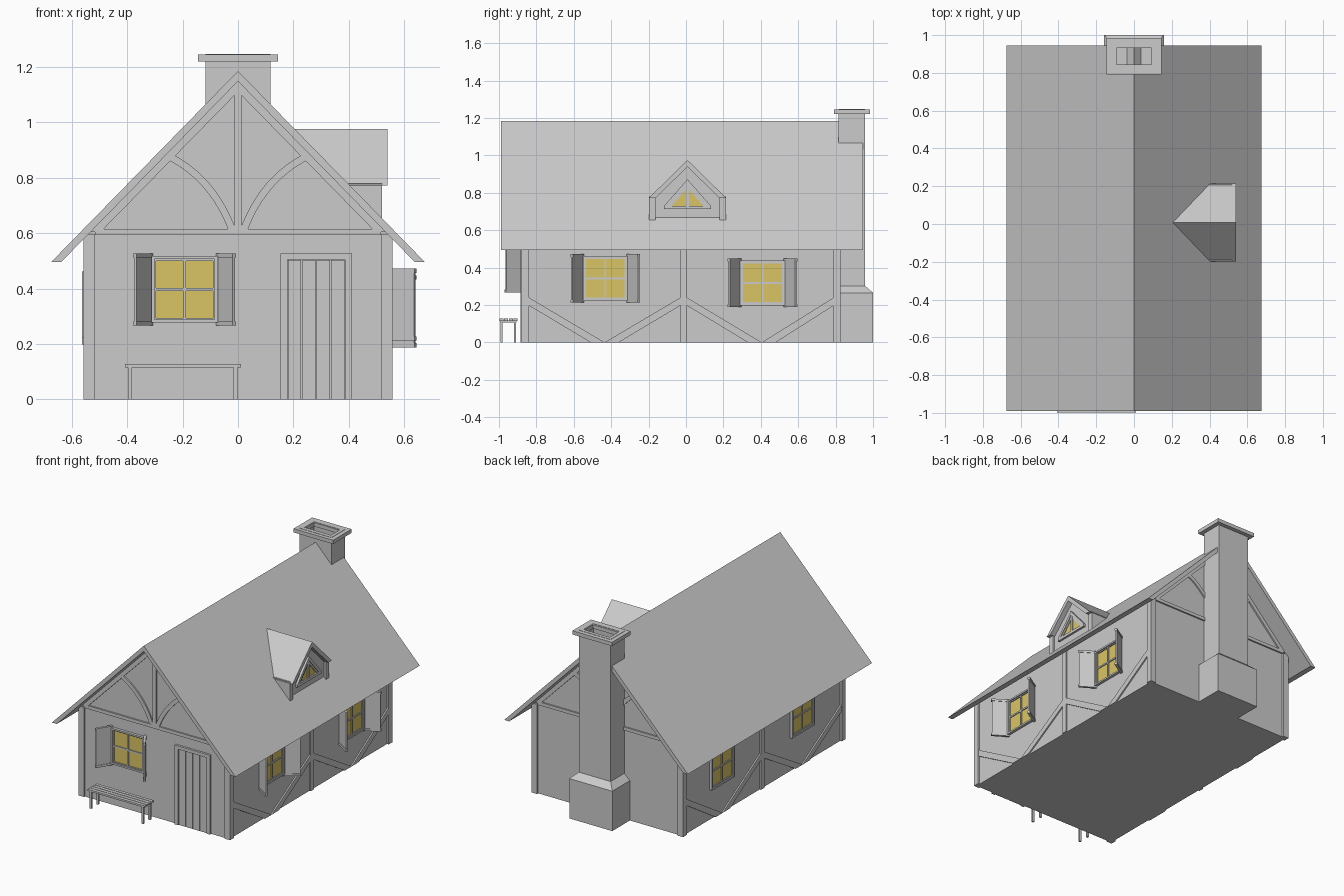
import bpy, bmesh, math
from mathutils import Matrix, Vector

cube = bpy.data.objects.get("Cube")
if cube:
    bpy.data.objects.remove(cube, do_unlink=True)


def material(name, rgb):
    m = bpy.data.materials.new(name)
    m.use_nodes = True
    m.diffuse_color = (*rgb, 1)
    m.node_tree.nodes["Principled BSDF"].inputs["Base Color"].default_value = (*rgb, 1)
    return m


GREY = material("plain_grey", (0.6, 0.6, 0.6))
YELLOW = material("window_yellow", (0.70, 0.56, 0.125))


def T(x, y, z):
    return Matrix.Translation((x, y, z))


def R(degrees):
    return Matrix.Rotation(math.radians(degrees), 4, 'Z')


def finish(name, bm, M, mat):
    bmesh.ops.recalc_face_normals(bm, faces=bm.faces)
    mesh = bpy.data.meshes.new(name)
    bm.to_mesh(mesh)
    bm.free()
    mesh.materials.append(mat)
    ob = bpy.data.objects.new(name, mesh)
    ob.matrix_world = M
    bpy.context.scene.collection.objects.link(ob)
    return ob


def prism(name, pts, y0, y1, M=Matrix(), mat=GREY):
    """Extrude an x-z outline from y0 to y1."""
    bm = bmesh.new()
    face = bm.faces.new([bm.verts.new((x, y0, z)) for x, z in pts])
    out = bmesh.ops.extrude_face_region(bm, geom=[face])
    verts = [v for v in out["geom"] if isinstance(v, bmesh.types.BMVert)]
    bmesh.ops.translate(bm, verts=verts, vec=(0, y1 - y0, 0))
    return finish(name, bm, M, mat)


def box(name, x0, x1, y0, y1, z0, z1, M=Matrix(), mat=GREY):
    return prism(name, [(x0, z0), (x1, z0), (x1, z1), (x0, z1)], y0, y1, M, mat)


def chevron(name, half, low, apex, thick, y0, y1, M=Matrix()):
    """Inverted V with level feet."""
    inner = half * (1 - thick / (apex - low))
    return prism(name, [(-half, low), (0, apex), (half, low),
                        (inner, low), (0, apex - thick), (-inner, low)], y0, y1, M)


def frame(name, x0, x1, z0, z1, w, y0, y1, M):
    """Rectangular border."""
    box(name + "_left", x0, x0 + w, y0, y1, z0, z1, M)
    box(name + "_right", x1 - w, x1, y0, y1, z0, z1, M)
    box(name + "_bottom", x0 + w, x1 - w, y0, y1, z0, z0 + w, M)
    box(name + "_top", x0 + w, x1 - w, y0, y1, z1 - w, z1, M)


# Wall frames: local x runs along the wall, local -y points outwards
FRONT = T(0, -0.87, 0)
BACK = T(0, 0.815, 0) @ R(180)
RIGHT = T(0.545, 0, 0) @ R(90)
LEFT = T(-0.545, 0, 0) @ R(-90)

# House body and roof
prism("house_walls", [(-0.545, 0), (0.545, 0), (0.545, 0.605), (0, 1.165), (-0.545, 0.605)],
      -0.87, 0.815)
chevron("main_roof", 0.675, 0.495, 1.185, 0.037, -0.99, 0.945)

# Corner posts
for sx in (-1, 1):
    for y0 in (-0.88, 0.787):
        box("corner_post", *sorted((sx * 0.516, sx * 0.557)), y0, y0 + 0.04, 0, 0.595)

# Gable timbers
for M in (FRONT, BACK):
    box("tie_beam", -0.516, 0.516, -0.01, 0, 0.593, 0.615, M)
    chevron("gable_rafters", 0.54, 0.604, 1.155, 0.045, -0.01, 0, M)
    box("king_post", -0.012, 0.012, -0.01, 0, 0.61, 1.12, M)
    for s in (-1, 1):
        a, c, b = Vector((0.255, 0.88)), Vector((0.09, 0.8)), Vector((0.018, 0.605))
        outer, inner = [], []
        for i in range(13):
            t = i / 12
            p = a * (1 - t) ** 2 + c * 2 * t * (1 - t) + b * t * t
            d = ((c - a) * (1 - t) + (b - c) * t).normalized() * 0.013
            outer.append((s * (p.x - d.y), p.y + d.x))
            inner.append((s * (p.x + d.y), p.y - d.x))
        prism("curved_brace", outer + inner[::-1], -0.009, 0, M)

# Side timbers
for M, s in ((RIGHT, 1), (LEFT, -1)):
    box("middle_post", *sorted((s * -0.03, s * 0.005)), -0.01, 0, 0, 0.595, M)
    for foot, ends in ((-0.435, (-0.84, -0.03)), (0.405, (0.005, 0.79))):
        for end in ends:
            toe = foot + math.copysign(0.075, end - foot)
            outline = [(end, 0.24), (foot, 0), (toe, 0), (end, 0.197)]
            prism("diagonal_brace", [(s * u, z) for u, z in outline], -0.009, 0, M)


def window(M, shutters):
    """Four-pane window centred on the matrix origin."""
    box("window_glass", -0.11, 0.11, -0.004, 0, -0.11, 0.11, M, YELLOW)
    frame("window_frame", -0.12, 0.12, -0.12, 0.12, 0.011, -0.018, 0, M)
    frame("window_sash", -0.109, 0.109, -0.109, 0.109, 0.006, -0.011, 0, M)
    box("window_mullion", -0.005, 0.005, -0.011, 0, -0.105, 0.105, M)
    box("window_transom", -0.105, 0.105, -0.01, 0, -0.005, 0.005, M)
    if shutters:
        for s in (-1, 1):
            H = M @ T(s * 0.12, 0, 0) @ R(-s * 58)
            box("shutter_board", *sorted((0, s * 0.11)), -0.005, 0.005, -0.125, 0.125, H)
            for z in (-0.13, 0.115):
                box("shutter_batten", *sorted((0, s * 0.113)), -0.008, 0.008, z, z + 0.015, H)


# Windows
window(FRONT @ T(-0.193, 0, 0.397), True)
for u, z in ((-0.432, 0.342), (0.409, 0.318)):
    window(RIGHT @ T(u, 0, z), True)
    window(LEFT @ T(-u, 0, z), False)

# Plank door
for x0, x1 in ((0.153, 0.178), (0.387, 0.412)):
    box("door_jamb", x0, x1, -0.014, 0, 0, 0.527, FRONT)
box("door_lintel", 0.178, 0.387, -0.014, 0, 0.505, 0.527, FRONT)
for i in range(4):
    x = 0.18 + i * 0.052
    box("door_plank", x, x + 0.048, -0.007, 0, 0, 0.503, FRONT)

# Dormer, in a frame whose local y = 0 is the dormer face
D = T(0.505, 0.008, 0) @ R(90)
prism("dormer_body", [(-0.185, 0.65), (0.185, 0.65), (0.185, 0.775), (0, 0.955), (-0.185, 0.775)],
      0, 0.27, D)
chevron("dormer_roof", 0.207, 0.772, 0.975, 0.036, -0.035, 0.32, D)
for s in (-1, 1):
    box("dormer_post", *sorted((s * 0.172, s * 0.205)), -0.015, 0.15, 0.652, 0.78, D)
    prism("dormer_glass", [(s * 0.008, 0.727), (s * 0.1, 0.727), (s * 0.008, 0.835)],
          -0.004, 0, D, YELLOW)
box("dormer_sill", -0.125, 0.125, -0.014, 0, 0.712, 0.73, D)
chevron("dormer_window_frame", 0.125, 0.73, 0.872, 0.028, -0.014, 0, D)
chevron("dormer_window_sash", 0.102, 0.73, 0.846, 0.02, -0.009, 0, D)
box("dormer_mullion", -0.009, 0.009, -0.01, 0, 0.73, 0.84, D)

# Chimney base with sloped shoulder
bm = bmesh.new()
rings = []
for half, back, z in ((0.158, 1.0, 0), (0.158, 1.0, 0.265), (0.117, 0.958, 0.302)):
    rings.append([bm.verts.new(p) for p in ((-half, 0.8, z), (half, 0.8, z),
                                            (half, back, z), (-half, back, z))])
bm.faces.new(rings[0])
bm.faces.new(rings[-1])
for lower, upper in zip(rings, rings[1:]):
    for i in range(4):
        j = (i + 1) % 4
        bm.faces.new((lower[i], lower[j], upper[j], upper[i]))
finish("chimney_base", bm, Matrix(), GREY)


def hollow_box(name, x, y0, y1, z0, z1, wall, depth):
    """Box with a flue sunk into its top."""
    bm = bmesh.new()
    M = T(0, (y0 + y1) / 2, (z0 + z1) / 2) @ Matrix.Diagonal((2 * x, y1 - y0, z1 - z0, 1))
    bmesh.ops.create_cube(bm, size=1, matrix=M)
    top = max(bm.faces, key=lambda f: f.calc_center_median().z)
    bmesh.ops.inset_region(bm, faces=[top], thickness=wall)
    if depth:
        out = bmesh.ops.extrude_face_region(bm, geom=[top])
        verts = [v for v in out["geom"] if isinstance(v, bmesh.types.BMVert)]
        bmesh.ops.translate(bm, verts=verts, vec=(0, 0, -depth))
        bmesh.ops.delete(bm, geom=[top], context='FACES')
    finish(name, bm, Matrix(), GREY)


# Chimney shaft and cap ring
hollow_box("chimney_shaft", 0.117, 0.815, 0.958, 0, 1.247, 0.027, 0.1)
C = T(0, 0.888, 1.245) @ Matrix.Rotation(math.radians(90), 4, 'X')
frame("chimney_cap", -0.145, 0.145, -0.097, 0.097, 0.053, -0.025, 0, C)

# Slatted bench
for i in range(4):
    y = -0.998 + i * 0.0255
    box("bench_slat", -0.407, 0.011, y, y + 0.0215, 0.115, 0.127)
for x in (-0.397, -0.016):
    box("bench_rail", x, x + 0.015, -0.995, -0.905, 0.106, 0.116)
    for y in (-0.992, -0.92):
        box("bench_leg", x, x + 0.014, y, y + 0.012, 0, 0.11)
